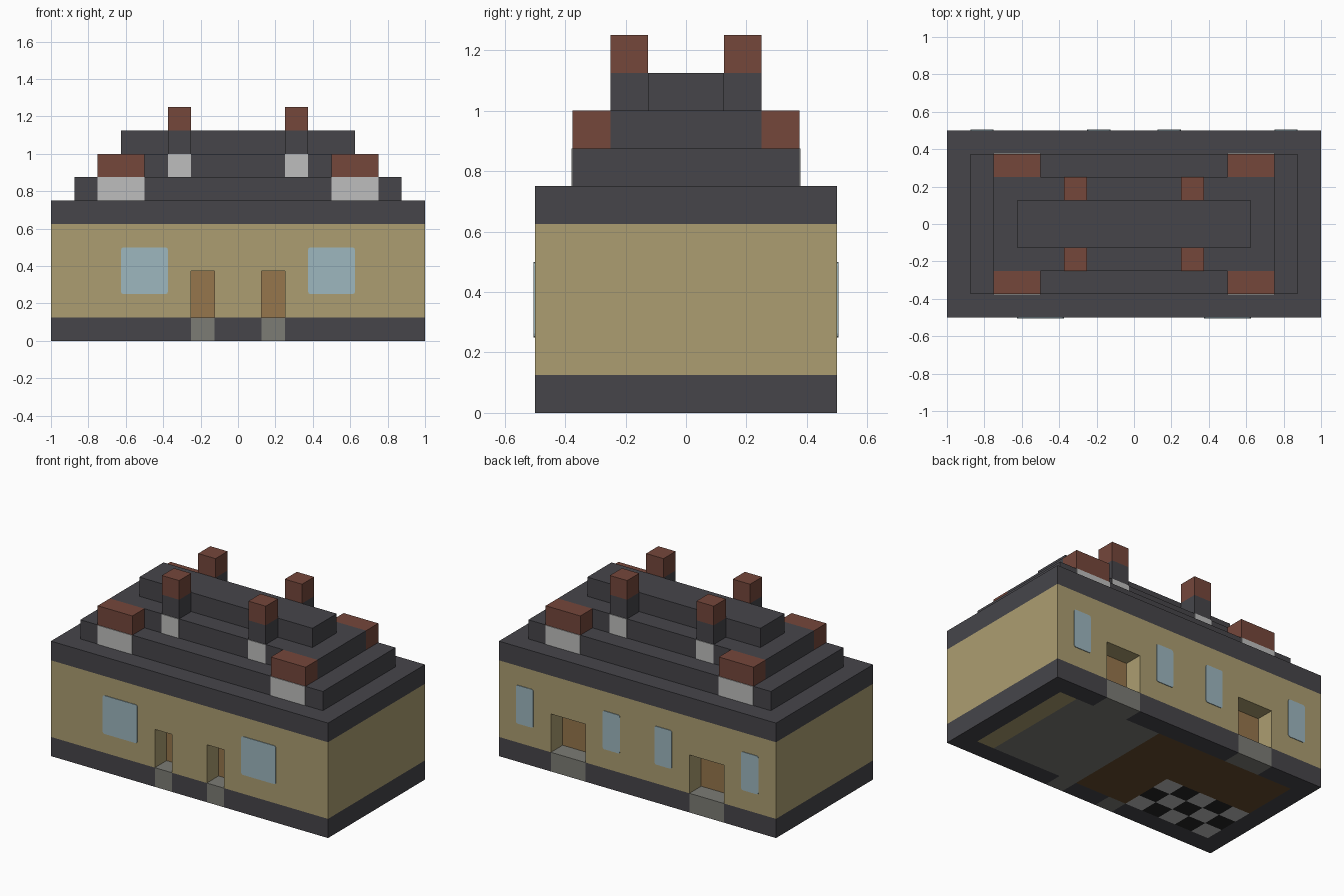
import bpy
import bmesh
from mathutils import Matrix

U = 0.125            # one building block
PLATE = 0.004        # thickness of thin panels

cube = bpy.data.objects.get("Cube")
if cube:
    bpy.data.objects.remove(cube, do_unlink=True)


def linear(c):
    c /= 255
    return c / 12.92 if c <= 0.04045 else ((c + 0.055) / 1.055) ** 2.4


def material(name, r, g, b):
    mat = bpy.data.materials.new(name)
    colour = (linear(r), linear(g), linear(b), 1)
    mat.diffuse_color = colour
    mat.use_nodes = True
    shader = next(n for n in mat.node_tree.nodes if n.type == 'BSDF_PRINCIPLED')
    shader.inputs["Base Color"].default_value = colour
    shader.inputs["Roughness"].default_value = 0.9
    return mat


SLATE = material("dark slate", 70, 69, 74)
TAN = material("tan wall", 172, 158, 113)
DOOR = material("door wood", 150, 118, 76)
STONE = material("grey stone", 124, 124, 117)
GLASS = material("pale blue glass", 158, 183, 191)
BRICK = material("red brick", 117, 71, 59)
WHITE = material("off white", 190, 190, 189)
FLOOR = material("dark wood floor", 102, 76, 46)
BLACK = material("black tile", 36, 36, 37)


def finish(bm, name, *mats):
    bmesh.ops.recalc_face_normals(bm, faces=bm.faces)
    mesh = bpy.data.meshes.new(name)
    bm.to_mesh(mesh)
    bm.free()
    for mat in mats:
        mesh.materials.append(mat)
    obj = bpy.data.objects.new(name, mesh)
    bpy.context.collection.objects.link(obj)
    return obj


def box(name, mat, x, y, z, corner=0):
    """Box from (min, max) ranges; corner rounds the outline seen along y."""
    bm = bmesh.new()
    size = [r[1] - r[0] for r in (x, y, z)]
    mid = [(r[0] + r[1]) / 2 for r in (x, y, z)]
    bmesh.ops.create_cube(bm, size=1, matrix=Matrix.Translation(mid) @ Matrix.Diagonal((*size, 1)))
    if corner:
        edges = [e for e in bm.edges if abs(e.verts[0].co.y - e.verts[1].co.y) > PLATE / 2]
        bmesh.ops.bevel(bm, geom=edges, offset=corner, segments=2, profile=0.5, affect='EDGES')
    return finish(bm, name, mat)


def span(side, a, b):
    """Range along y on the front (-1) or back (+1) side."""
    return tuple(sorted((side * a, side * b)))


# Door openings per side, in blocks from the middle: (inner, outer)
DOORS = {-1: (1, 2), 1: (3, 5)}
SIDES = {-1: "front", 1: "back"}
HANDS = {-1: "right", 1: "left"}


# Base: a grid of blocks, coloured by position
def base_colour(p):
    side = 1 if p.y > 0 else -1
    inner, outer = DOORS[side]
    if abs(p.y) > 3 * U:
        return 1 if inner * U < abs(p.x) < outer * U else 0
    if abs(p.x) > 7 * U:
        return 0
    if p.x > 6 * U:
        return 2
    if p.x > U:
        return 1
    if p.x < -2 * U and p.y < 0:
        col, row = int((-p.x - 2 * U) / U), int(-p.y / U)
        return 4 if (col + row) % 2 == 0 else 5
    return 3


bm = bmesh.new()
bmesh.ops.create_grid(bm, x_segments=16, y_segments=8, size=1, matrix=Matrix.Diagonal((1, 0.5, 1, 1)))
top = bmesh.ops.extrude_face_region(bm, geom=bm.faces[:], use_keep_orig=True)["geom"]
bmesh.ops.translate(bm, vec=(0, 0, U), verts=[v for v in top if isinstance(v, bmesh.types.BMVert)])
for face in bm.faces:
    face.material_index = base_colour(face.calc_center_median())
finish(bm, "base", SLATE, STONE, TAN, FLOOR, WHITE, BLACK)


# Lower walls: a plan with door recesses, extruded upwards
def wall_edge(side):
    inner, outer = (d * U for d in DOORS[side])
    deep, flush = side * 3 * U, side * 4 * U
    points = [(-1, flush)]
    for a, b in ((-outer, -inner), (inner, outer)):
        points += [(a, flush), (a, deep), (b, deep), (b, flush)]
    return points + [(1, flush)]


bm = bmesh.new()
plan = wall_edge(-1) + wall_edge(1)[::-1]
face = bm.faces.new([bm.verts.new((x, y, U)) for x, y in plan])
top = bmesh.ops.extrude_face_region(bm, geom=[face], use_keep_orig=True)["geom"]
bmesh.ops.translate(bm, vec=(0, 0, 2 * U), verts=[v for v in top if isinstance(v, bmesh.types.BMVert)])
finish(bm, "lower_walls", TAN)
box("upper_walls", TAN, (-1, 1), (-4 * U, 4 * U), (3 * U, 5 * U))

# Stepped roof
for i in range(4):
    x, y, z = (8 - i) * U, (4 - i) * U, (5 + i) * U
    box(f"roof_tier_{i + 1}", SLATE, (-x, x), (-y, y), (z, z + U))

for side, face_name in SIDES.items():
    for hand, hand_name in HANDS.items():
        tag = f"{face_name}_{hand_name}"

        def across(a, b):
            return tuple(sorted((hand * a * U, hand * b * U)))

        # Doors at the back of their recesses
        box(f"door_{tag}", DOOR, across(*DOORS[side]),
            span(side, 3 * U, 3 * U + PLATE), (U, 3 * U))

        # Windows
        for n, (a, b) in enumerate([(3, 5)] if side < 0 else [(1, 2), (6, 7)]):
            box(f"window_{tag}_{n + 1}", GLASS, across(a, b),
                span(side, 4 * U, 4 * U + PLATE), (2 * U, 4 * U), corner=0.012)

        # Wide dormers: white panel below a brick cap
        box(f"dormer_panel_{tag}", WHITE, across(4, 6),
            span(side, 3 * U, 3 * U + PLATE), (6 * U, 7 * U))
        box(f"dormer_cap_{tag}", BRICK, across(4, 6),
            span(side, 2 * U, 3 * U), (7 * U, 8 * U))

        # Chimneys: white panel, slate shaft, brick cap
        box(f"chimney_panel_{tag}", WHITE, across(2, 3),
            span(side, 2 * U, 2 * U + PLATE), (7 * U, 8 * U))
        box(f"chimney_shaft_{tag}", SLATE, across(2, 3),
            span(side, U, 2 * U), (8 * U, 9 * U))
        box(f"chimney_cap_{tag}", BRICK, across(2, 3),
            span(side, U, 2 * U), (9 * U, 10 * U))
